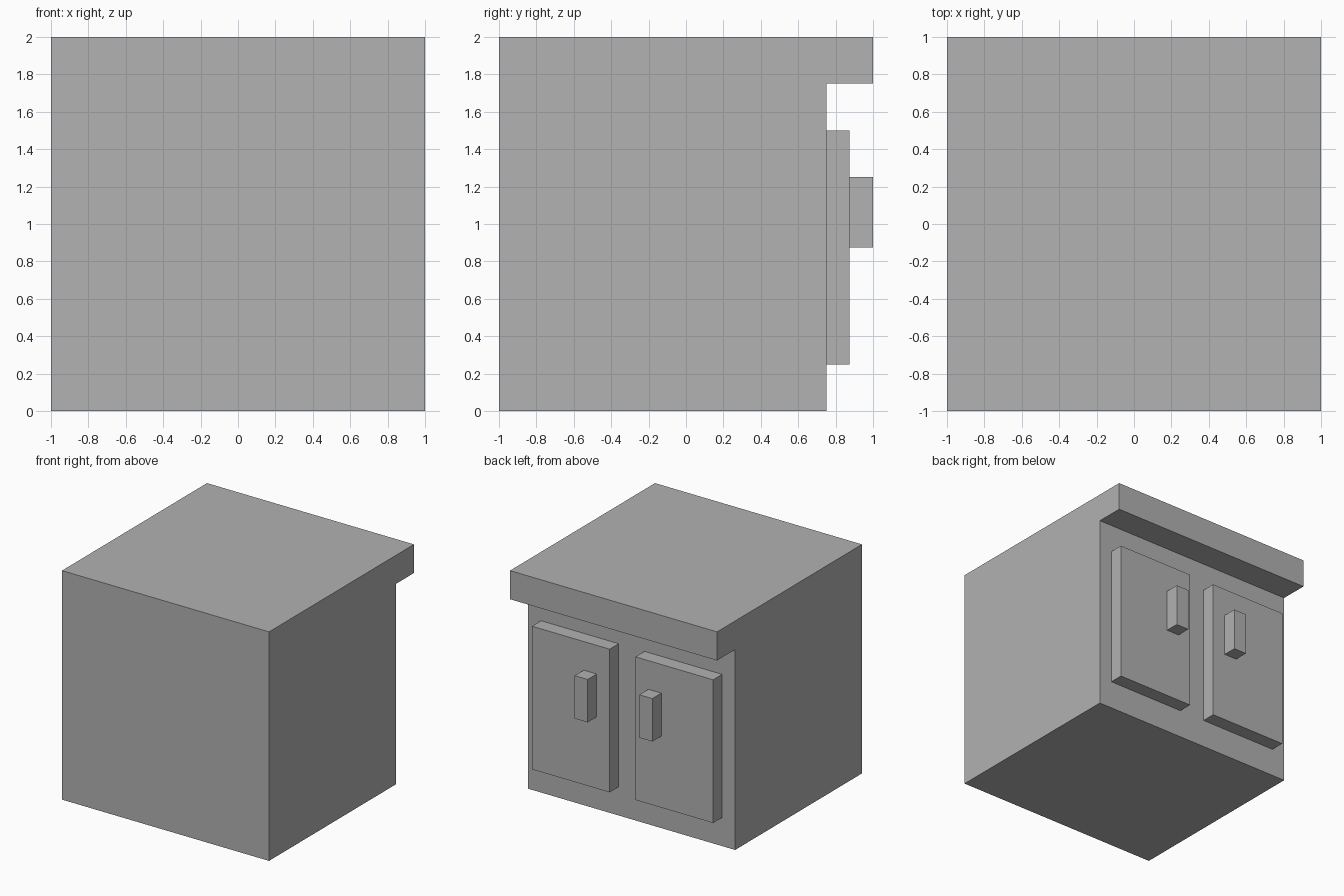
import bpy
import bmesh
from mathutils import Vector

default = bpy.data.objects.get("Cube")
if default:
    bpy.data.objects.remove(default, do_unlink=True)

GREY = (0.445, 0.445, 0.445, 1)
grey = bpy.data.materials.new("plain grey")
grey.use_nodes = True
grey.diffuse_color = GREY
grey.node_tree.nodes["Principled BSDF"].inputs["Base Color"].default_value = GREY


def box(name, low, high):
    """Flat-sided box between two opposite corners."""
    low, high = Vector(low), Vector(high)
    bm = bmesh.new()
    bmesh.ops.create_cube(bm, size=1)
    bmesh.ops.scale(bm, vec=high - low, verts=bm.verts)
    bmesh.ops.translate(bm, vec=(low + high) / 2, verts=bm.verts)
    mesh = bpy.data.meshes.new(name)
    bm.to_mesh(mesh)
    bm.free()
    mesh.materials.append(grey)
    obj = bpy.data.objects.new(name, mesh)
    bpy.context.collection.objects.link(obj)
    return obj


# Cabinet body and overhanging worktop, joined as one stepped profile
profile = [(-1, 0), (0.75, 0), (0.75, 1.75), (1, 1.75), (1, 2), (-1, 2)]
bm = bmesh.new()
side = bm.faces.new([bm.verts.new((-1, y, z)) for y, z in profile])
extruded = bmesh.ops.extrude_face_region(bm, geom=[side], use_keep_orig=True)
moved = [v for v in extruded["geom"] if isinstance(v, bmesh.types.BMVert)]
bmesh.ops.translate(bm, vec=(2, 0, 0), verts=moved)
bmesh.ops.recalc_face_normals(bm, faces=bm.faces)
mesh = bpy.data.meshes.new("cabinet_body")
bm.to_mesh(mesh)
bm.free()
mesh.materials.append(grey)
bpy.context.collection.objects.link(bpy.data.objects.new("cabinet_body", mesh))

# Pair of doors with upright handles near the middle
for label, s in (("left", 1), ("right", -1)):
    for part, inner, outer, y0, y1, z0, z1 in (
        ("door", 0.125, 0.875, 0.75, 0.875, 0.25, 1.5),
        ("handle", 0.25, 0.375, 0.875, 1, 0.875, 1.25),
    ):
        x0, x1 = sorted((s * inner, s * outer))
        box(f"{label}_{part}", (x0, y0, z0), (x1, y1, z1))
